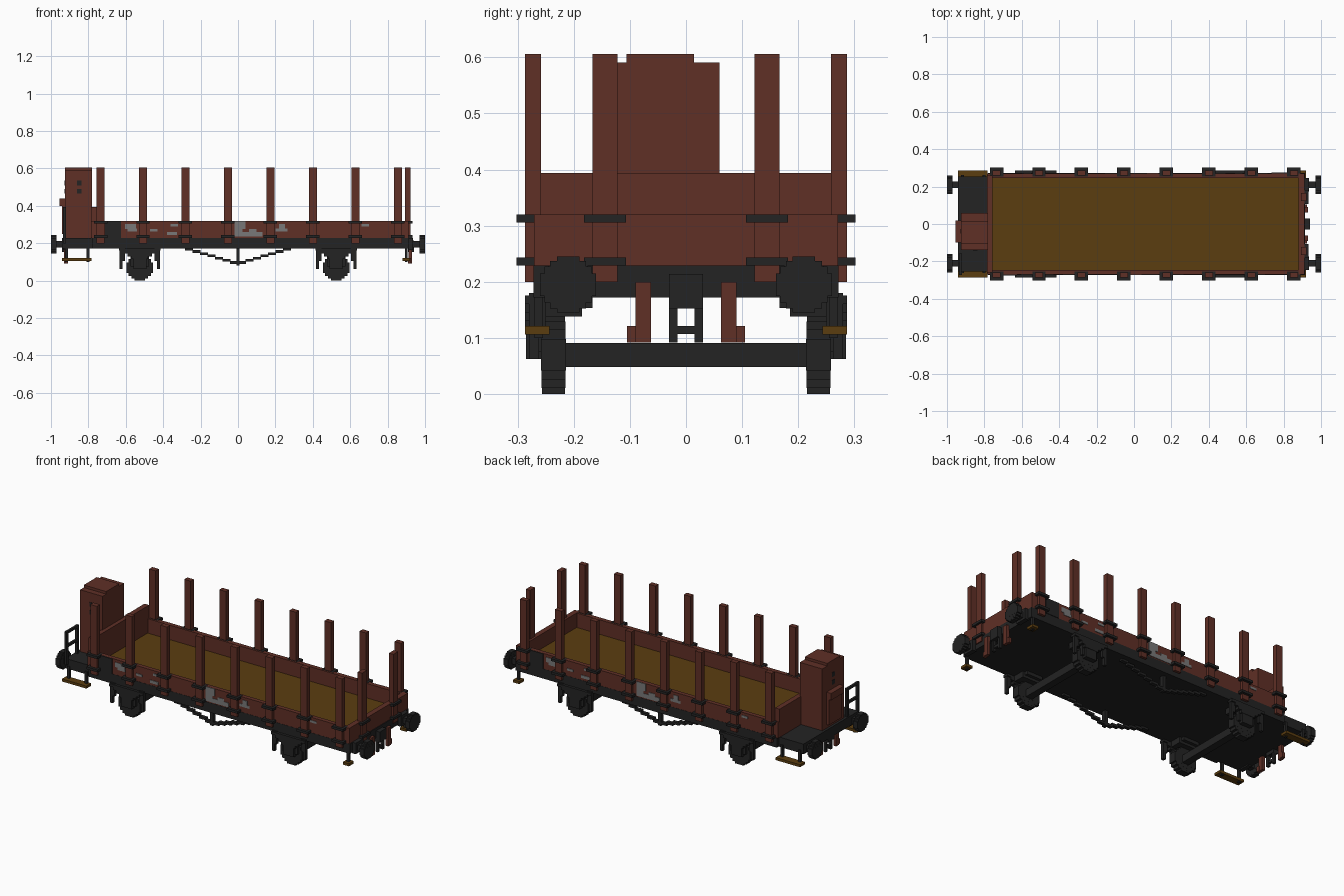
import bpy, bmesh
from mathutils import Vector

cube = bpy.data.objects.get("Cube")
if cube:
    bpy.data.objects.remove(cube, do_unlink=True)


def material(name, rgb):
    m = bpy.data.materials.new(name)
    m.use_nodes = True
    m.diffuse_color = (*rgb, 1)
    b = m.node_tree.nodes["Principled BSDF"]
    b.inputs["Base Color"].default_value = (*rgb, 1)
    b.inputs["Roughness"].default_value = 0.9
    return m


RED = material("oxide_red", (0.115, 0.029, 0.019))
BLACK = material("charcoal_black", (0.017, 0.017, 0.017))
OCHRE = material("ochre_wood", (0.105, 0.047, 0.005))
GREY = material("bare_metal_grey", (0.19, 0.19, 0.19))


def part(name, mat, boxes, sym=""):
    """Boxes given as x0, x1, y0, y1, z0, z1, repeated across the axes in sym."""
    boxes = list(boxes)
    if "x" in sym:
        boxes += [(-b[1], -b[0], *b[2:]) for b in boxes]
    if "y" in sym:
        boxes += [(b[0], b[1], -b[3], -b[2], b[4], b[5]) for b in boxes]
    bm = bmesh.new()
    for x0, x1, y0, y1, z0, z1 in boxes:
        geom = bmesh.ops.create_cube(bm, size=1)["verts"]
        bmesh.ops.scale(bm, verts=geom, vec=Vector((x1 - x0, y1 - y0, z1 - z0)))
        bmesh.ops.translate(bm, verts=geom,
                            vec=Vector(((x0 + x1) / 2, (y0 + y1) / 2, (z0 + z1) / 2)))
    me = bpy.data.meshes.new(name)
    bm.to_mesh(me)
    bm.free()
    me.materials.append(mat)
    ob = bpy.data.objects.new(name, me)
    bpy.context.collection.objects.link(ob)
    return ob


def blocky_disc(axis, centre, r, half):
    """Stepped disc made of overlapping boxes, its axle along x or y."""
    out = []
    x, y, z = centre
    for i, (a, b) in enumerate([(1, 0.4), (0.85, 0.64), (0.64, 0.85), (0.4, 1)]):
        h = half - i * 0.0004
        if axis == "x":
            out.append((x - h, x + h, y - r * a, y + r * a, z - r * b, z + r * b))
        else:
            out.append((x - r * a, x + r * a, y - h, y + h, z - r * b, z + r * b))
    return out


# Underframe and brake platform
part("underframe", BLACK, [(-0.78, 0.915, -0.272, 0.272, 0.172, 0.229),
                           (-0.94, -0.78, -0.255, 0.255, 0.172, 0.229)])

# Load box
part("floor", OCHRE, [(-0.76, 0.885, -0.245, 0.245, 0.225, 0.235)])
part("side_walls", RED, [(-0.785, 0.91, 0.246, 0.271, 0.228, 0.319)], "y")
part("end_wall", RED, [(0.88, 0.911, -0.271, 0.271, 0.228, 0.32)])
part("tall_end_wall", RED, [(-0.787, -0.757, -0.258, 0.258, 0.228, 0.394)])

# Stakes and their clamps
stake_x = [-0.735 + 0.2271 * i for i in range(8)]
part("side_stakes", RED, [(x - 0.021, x + 0.021, 0.258, 0.287, 0.2, 0.606)
                          for x in stake_x], "y")
part("side_clamps", BLACK, [(x - 0.036, x + 0.036, 0.255, 0.302, z, z + 0.014)
                            for x in stake_x for z in (0.229, 0.306)], "y")
part("end_stakes", RED, [(0.893, 0.921, 0.122, 0.167, 0.2, 0.606)], "y")
part("end_clamps", BLACK, [(0.89, 0.933, 0.107, 0.182, z, z + 0.014)
                           for z in (0.229, 0.306)], "y")

# Worn patches on the sides: x0, x1, z0, z1
patches = [(-0.02, 0.04, 0.275, 0.318), (-0.02, 0.025, 0.235, 0.275),
           (0.025, 0.13, 0.235, 0.26), (0.06, 0.1, 0.26, 0.275),
           (-0.605, -0.545, 0.275, 0.303), (-0.59, -0.54, 0.262, 0.278),
           (-0.47, -0.43, 0.262, 0.275), (-0.38, -0.325, 0.243, 0.26),
           (-0.36, -0.32, 0.29, 0.303), (0.2, 0.265, 0.262, 0.278),
           (0.22, 0.25, 0.278, 0.303), (0.66, 0.7, 0.29, 0.303)]
part("front_worn_patches", GREY, [(a, b, -0.274, -0.27, c, d) for a, b, c, d in patches])
part("back_worn_patches", GREY, [(0.11 - b, 0.11 - a, 0.27, 0.274, c, d)
                                 for a, b, c, d in patches])
part("front_label_plate", BLACK, [(-0.712, -0.625, -0.275, -0.27, 0.228, 0.318)])
part("back_label_plate", BLACK, [(0.735, 0.822, 0.27, 0.275, 0.228, 0.318)])

# Brakeman's cabin
part("cabin", RED, [(-0.925, -0.78, -0.14, 0.06, 0.228, 0.591)])
part("cabin_roof", RED, [(-0.925, -0.78, -0.106, 0.014, 0.59, 0.606)])
part("cabin_bracket", RED, [(-0.955, -0.924, -0.1, 0.02, 0.4, 0.44),
                            (-0.94, -0.924, -0.1, 0.02, 0.25, 0.4)])
part("cabin_vents", BLACK,
     [(-0.862, -0.838, -0.143, -0.139, z, z + 0.025) for z in (0.465, 0.51)] +
     [(-0.928, -0.924, -0.052, -0.028, z, z + 0.025) for z in (0.465, 0.51)])

# Platform railing
part("platform_railing", BLACK,
     [(-0.935, -0.92, y, y + 0.015, 0.2, 0.394) for y in (-0.272, -0.172)] +
     [(-0.934, -0.921, -0.272, -0.157, z, z + 0.014) for z in (0.3, 0.38)])

# Steps with hangers
part("platform_steps", OCHRE, [(-0.94, -0.782, 0.243, 0.287, 0.106, 0.121)], "y")
part("platform_step_hangers", BLACK,
     [(x, x + 0.015, 0.247, 0.262, 0.1, 0.19) for x in (-0.925, -0.81)], "y")
part("shunter_steps", OCHRE, [(0.88, 0.92, 0.243, 0.287, 0.106, 0.121)], "y")
part("shunter_step_hangers", BLACK, [(0.893, 0.907, 0.255, 0.27, 0.1, 0.19)], "y")

# Buffers
part("buffer_heads", BLACK, blocky_disc("x", (0.985, 0.21, 0.195), 0.05, 0.015), "xy")
part("buffer_shafts", BLACK, [(0.91, 0.975, 0.193, 0.227, 0.178, 0.212),
                              (0.91, 0.935, 0.175, 0.245, 0.165, 0.229)], "xy")

# Draw hook with chain link, and brake hoses at both ends
part("draw_gear", BLACK, [(0.91, 0.94, -0.03, 0.03, 0.152, 0.214),
                          (0.912, 0.928, -0.03, -0.015, 0.092, 0.16),
                          (0.912, 0.928, 0.015, 0.03, 0.092, 0.16),
                          (0.913, 0.927, -0.03, 0.03, 0.107, 0.121)], "x")
part("brake_hoses", RED, [(0.912, 0.93, 0.062, 0.09, 0.092, 0.2),
                          (0.908, 0.926, 0.085, 0.105, 0.092, 0.121)], "xy")

# Wheelsets
AX = 0.525
part("wheels", BLACK, blocky_disc("y", (AX, 0.236, 0.07), 0.07, 0.022), "xy")
part("axles", BLACK, [(AX - 0.021, AX + 0.021, -0.22, 0.22, 0.048, 0.091)], "x")
part("axle_boxes", BLACK, [(AX - 0.035, AX + 0.035, 0.25, 0.285, 0.062, 0.12),
                           (AX - 0.05, AX + 0.05, 0.25, 0.272, 0.075, 0.175)], "xy")
part("leaf_springs", BLACK, [(AX - w, AX + w, 0.255, 0.287, z, z + 0.016)
                             for w, z in ((0.11, 0.16), (0.085, 0.145),
                                          (0.065, 0.13), (0.045, 0.115))], "xy")
part("spring_hangers", BLACK,
     [b for s in (-1, 1) for b in (
         (AX + s * 0.1 - 0.008, AX + s * 0.1 + 0.008, 0.262, 0.28, 0.062, 0.18),
         (AX + s * 0.086 - 0.007, AX + s * 0.086 + 0.007, 0.262, 0.28, 0.105, 0.18))], "xy")
part("wheel_brackets", BLACK, [(AX - 0.065, AX + 0.065, 0.185, 0.25, 0.138, 0.175),
                               (AX - 0.05, AX + 0.05, 0.167, 0.19, 0.153, 0.175)], "xy")

# Stepped truss rods under the sides
steps = [(0.04 * i, 0.04 * i + 0.044, 0.222, 0.242, 0.09 + 0.0118 * i, 0.104 + 0.0118 * i)
         for i in range(7)]
part("truss_rods", BLACK, steps, "xy")
part("truss_posts", BLACK, [(-0.009, 0.009, 0.22, 0.244, 0.082, 0.175)], "y")
